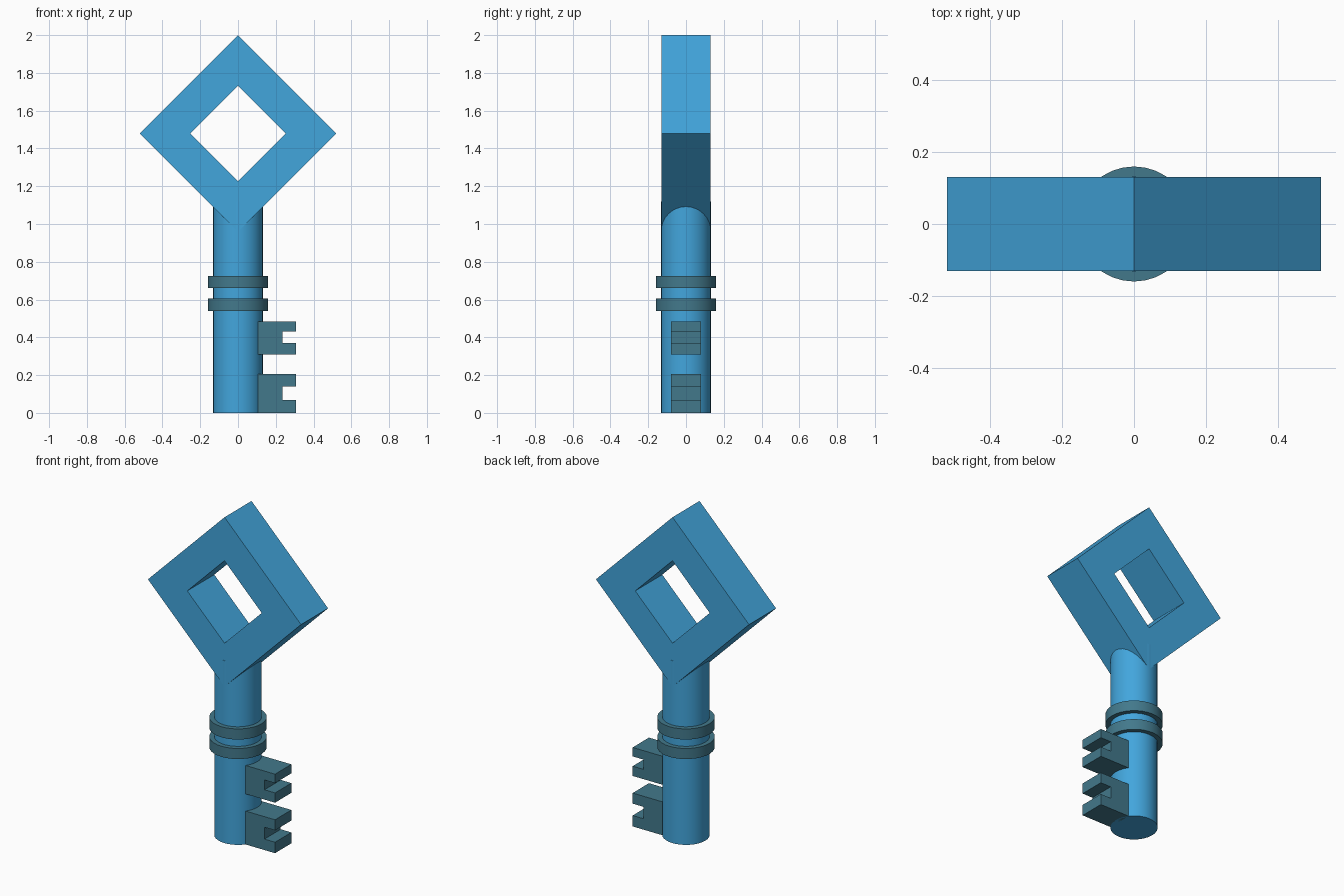
import bpy, bmesh
from math import pi

if "Cube" in bpy.data.objects:
    bpy.data.objects.remove(bpy.data.objects["Cube"])


def material(name, color):
    m = bpy.data.materials.new(name)
    m.diffuse_color = (*color, 1)
    m.use_nodes = True
    m.node_tree.nodes["Principled BSDF"].inputs["Base Color"].default_value = m.diffuse_color
    return m


BLUE = material("blue", (0.055, 0.38, 0.72))
TEAL = material("teal", (0.055, 0.19, 0.26))


def plate(name, profile, half_depth, mat, hole=None):
    """Extrude an x-z outline along y; an optional matching hole outline makes a frame."""
    bm = bmesh.new()
    outer = [bm.verts.new((x, -half_depth, z)) for x, z in profile]
    if hole:
        inner = [bm.verts.new((x, -half_depth, z)) for x, z in hole]
        n = len(outer)
        for i in range(n):
            j = (i + 1) % n
            bm.faces.new((outer[i], outer[j], inner[j], inner[i]))
    else:
        bm.faces.new(outer)
    ext = bmesh.ops.extrude_face_region(bm, geom=bm.faces[:], use_keep_orig=True)
    moved = [g for g in ext["geom"] if isinstance(g, bmesh.types.BMVert)]
    bmesh.ops.translate(bm, verts=moved, vec=(0, 2 * half_depth, 0))
    bmesh.ops.recalc_face_normals(bm, faces=bm.faces[:])
    mesh = bpy.data.meshes.new(name)
    bm.to_mesh(mesh)
    bm.free()
    mesh.materials.append(mat)
    obj = bpy.data.objects.new(name, mesh)
    bpy.context.collection.objects.link(obj)
    return obj


def cylinder(name, radius, z0, z1, mat):
    bpy.ops.mesh.primitive_cylinder_add(vertices=32, radius=radius, depth=z1 - z0,
                                        location=(0, 0, (z0 + z1) / 2))
    obj = bpy.context.object
    obj.name = name
    obj.data.materials.append(mat)
    bpy.ops.object.shade_smooth_by_angle(angle=pi / 6)
    return obj


def diamond(r, z):
    return [(0, z - r), (r, z), (0, z + r), (-r, z)]


# Diamond-shaped handle with a square opening
plate("handle", diamond(0.52, 1.48), 0.131, BLUE, hole=diamond(0.253, 1.48))

# Round shaft, running up into the handle
cylinder("shaft", 0.132, 0, 1.12, BLUE)

# Two collars
for i, z in enumerate((0.54, 0.66)):
    cylinder(f"collar_{i + 1}", 0.16, z, z + 0.065, TEAL)

# Two notched teeth: bottom, notch bottom, notch top, top
for i, (a, b, c, d) in enumerate(((0, 0.067, 0.14, 0.205), (0.31, 0.37, 0.43, 0.485))):
    x0, xn, x1 = 0.105, 0.235, 0.307
    plate(f"tooth_{i + 1}", [(x0, a), (x1, a), (x1, b), (xn, b),
                             (xn, c), (x1, c), (x1, d), (x0, d)], 0.079, TEAL)
